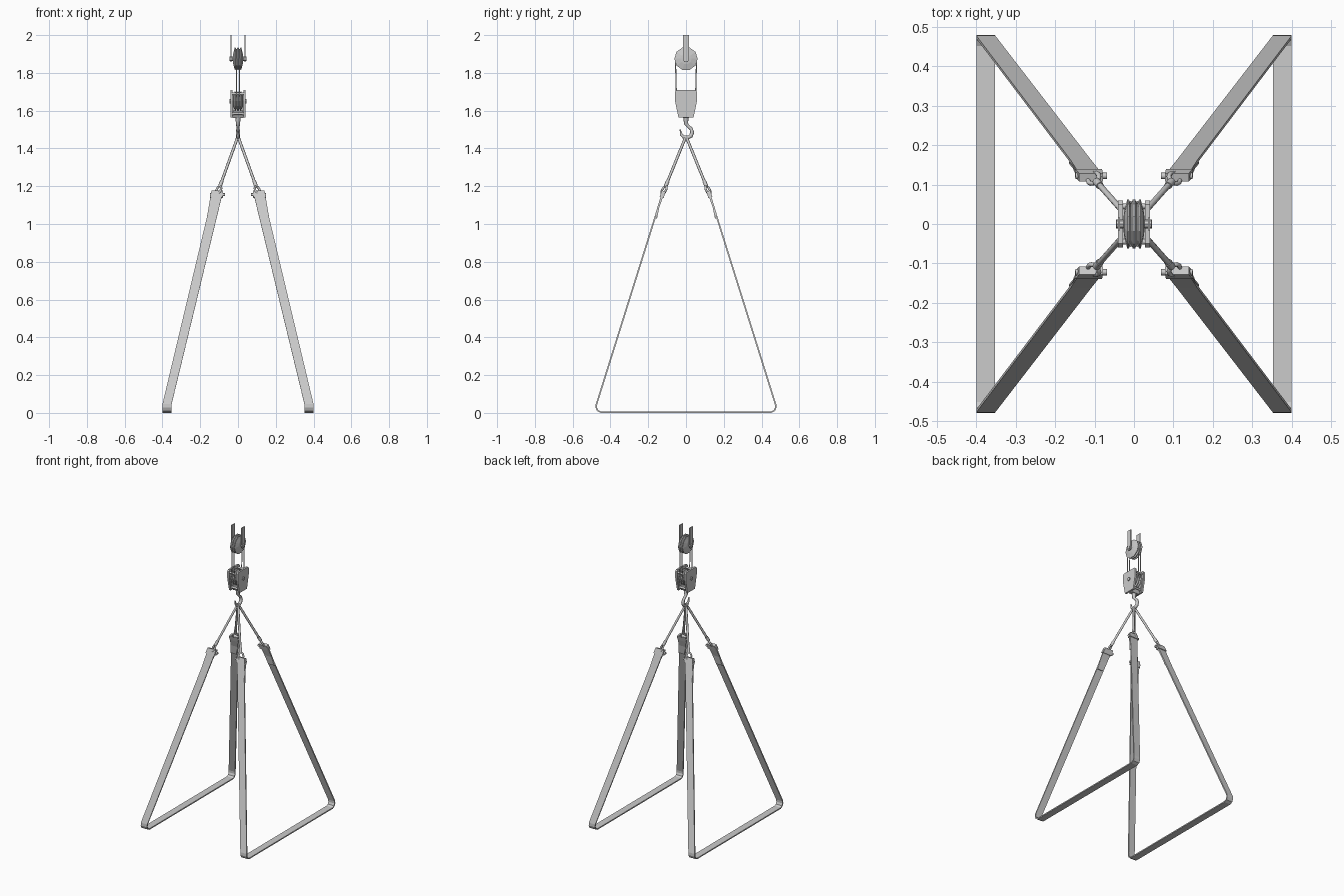
import bpy, bmesh, math
from mathutils import Vector

cube = bpy.data.objects.get("Cube")
if cube:
    bpy.data.objects.remove(cube)

grey = bpy.data.materials.new("plain_grey")
grey.use_nodes = True
grey.diffuse_color = (0.6, 0.6, 0.6, 1)
grey.node_tree.nodes["Principled BSDF"].inputs["Base Color"].default_value = (0.6, 0.6, 0.6, 1)


def finish(name, bm):
    bmesh.ops.recalc_face_normals(bm, faces=bm.faces)
    mesh = bpy.data.meshes.new(name)
    bm.to_mesh(mesh)
    bm.free()
    mesh.materials.append(grey)
    obj = bpy.data.objects.new(name, mesh)
    bpy.context.collection.objects.link(obj)
    return obj


def skin(name, rings, smooth=False):
    """Join equal vertex rings into a capped solid."""
    bm = bmesh.new()
    loops = [[bm.verts.new(p) for p in ring] for ring in rings]
    n = len(loops[0])
    for a, b in zip(loops, loops[1:]):
        for i in range(n):
            j = (i + 1) % n
            bm.faces.new((a[i], a[j], b[j], b[i])).smooth = smooth
    bm.faces.new(loops[0])
    bm.faces.new(loops[-1])
    return finish(name, bm)


def tube(name, points, radii, sides=8):
    """Round bar along a path, with one radius or one per point."""
    pts = [Vector(p) for p in points]
    if not isinstance(radii, (list, tuple)):
        radii = [radii] * len(pts)
    rings, side = [], None
    for i, p in enumerate(pts):
        t = (pts[min(i + 1, len(pts) - 1)] - pts[max(i - 1, 0)]).normalized()
        if side is None:
            side = t.orthogonal().normalized()
        side = (side - t * side.dot(t)).normalized()
        up = t.cross(side)
        angles = [math.tau * k / sides for k in range(sides)]
        rings.append([p + (side * math.cos(a) + up * math.sin(a)) * radii[i] for a in angles])
    return skin(name, rings, True)


def ribbon(name, path, thick):
    """Flat webbing whose width runs along x; path holds x, y, z, half width."""
    rings = []
    for i, (x, y, z, w) in enumerate(path):
        a, b = path[max(i - 1, 0)], path[min(i + 1, len(path) - 1)]
        t = Vector((0, b[1] - a[1], b[2] - a[2])).normalized()
        n = Vector((0, -t.z, t.y)) * thick / 2
        p, s = Vector((x, y, z)), Vector((w, 0, 0))
        rings.append([p - s - n, p + s - n, p + s + n, p - s + n])
    return skin(name, rings)


def lathe_x(name, profile, z, sides):
    """Turned part around a sideways axle; profile holds x, radius."""
    angles = [math.tau * k / sides for k in range(sides)]
    return skin(name, [[(x, r * math.cos(a), z + r * math.sin(a)) for a in angles]
                       for x, r in profile])


def plate_x(name, outline, x0, x1):
    """Plate with a y, z outline, between two x positions."""
    return skin(name, [[(x, y, z) for y, z in outline] for x in (x0, x1)])


def mirrored(points):
    return points + [(-y, z) for y, z in reversed(points)]


PULLEY_Z, BLOCK_Z = 1.875, 1.65

# Upper pulley with two rope grooves, its axle and hanger straps
half = [(-0.027, 0.012), (-0.025, 0.03), (-0.017, 0.062), (-0.013, 0.062), (-0.008, 0.05), (-0.003, 0.062)]
groove_profile = half + [(-x, r) for x, r in reversed(half)]
lathe_x("upper_pulley", groove_profile, PULLEY_Z, 10)
lathe_x("upper_axle", [(-0.045, 0.011), (0.045, 0.011)], PULLEY_Z, 8)
for side, sx in (("left", 1), ("right", -1)):
    plate_x(side + "_hanger", mirrored([(-0.016, 2.0), (-0.016, 1.87), (-0.009, 1.858)]),
            sx * 0.035, sx * 0.04)

# Hoist ropes between the pulleys
for sx in (-0.008, 0.008):
    for sy in (-1, 1):
        tube("hoist_rope", [(sx, sy * 0.056, PULLEY_Z), (sx, sy * 0.05, BLOCK_Z)], 0.003, 6)

# Lower block: sheave, cheek plates, axle and spacers
lathe_x("lower_sheave", [(x, r * 0.84) for x, r in groove_profile], BLOCK_Z, 12)
cheek = mirrored([(-0.05, 1.71), (-0.059, 1.7), (-0.059, 1.655), (-0.04, 1.565)])
inner = mirrored([(-0.04, 1.69), (-0.048, 1.655), (-0.032, 1.575)])
for side, sx in (("left", 1), ("right", -1)):
    plate_x(side + "_cheek", cheek, sx * 0.028, sx * 0.04)
    plate_x(side + "_inner_cheek", inner, sx * 0.023, sx * 0.028)
lathe_x("lower_axle", [(-0.046, 0.012), (0.046, 0.012)], BLOCK_Z, 8)
for y, z in ((-0.045, 1.69), (0.045, 1.69), (-0.03, 1.585), (0.03, 1.585)):
    tube("spacer", [(-0.035, y, z), (0.035, y, z)], 0.007)
plate_x("hook_crosshead", mirrored([(-0.022, 1.6), (-0.022, 1.575), (-0.014, 1.56)]), -0.028, 0.028)

# Hook with a tapered tip
hook = [(0, 1.57), (0, 1.53), (0.012, 1.517), (0.027, 1.504), (0.033, 1.485), (0.026, 1.466),
        (0.008, 1.456), (-0.012, 1.46), (-0.025, 1.473), (-0.031, 1.5)]
tube("hook", [(0, y, z) for y, z in hook],
     [0.014, 0.011, 0.009, 0.009, 0.011, 0.011, 0.011, 0.009, 0.007, 0.003])

# Four cable legs, each with a ferrule, an eye and a crossbar holding the webbing
APEX = Vector((0, 0, 1.465))
for sx in (-1, 1):
    for sy in (-1, 1):
        end = Vector((sx * 0.108, sy * 0.122, 1.165))
        way = (end - APEX).normalized()
        wide = Vector((0, 0, 1)).cross(way).normalized()
        tube("cable_leg", [APEX, end - way * 0.035], 0.0075)
        tube("cable_ferrule", [end - way * 0.07, end - way * 0.04], 0.01)
        eye = [end - way * 0.017 + (way * math.cos(a) * 1.4 + wide * math.sin(a)) * 0.016
               for a in (math.tau * k / 12 for k in range(13))]
        tube("cable_eye", eye, 0.006)
        tube("webbing_crossbar", [end + Vector((s * 0.04, 0, -0.01)) for s in (-1, 1)], 0.008)
        # Folded collar and loose tail of the webbing
        ribbon("webbing_collar", [(sx * 0.109, sy * 0.118, 1.175, 0.03),
                                  (sx * 0.115, sy * 0.129, 1.14, 0.034)], 0.022)
        ribbon("webbing_tail", [(sx * 0.115, sy * 0.122, 1.15, 0.03),
                                (sx * 0.128, sy * 0.144, 1.09, 0.027),
                                (sx * 0.143, sy * 0.156, 1.03, 0.022)], 0.006)

# Two webbing slings running down, under and back up
for side, sx in (("left", 1), ("right", -1)):
    run = [(0.11, 0.124, 1.165, 0.029), (0.135, 0.159, 1.05, 0.026), (0.376, 0.474, 0.045, 0.024),
           (0.3765, 0.475, 0.028, 0.0235), (0.3765, 0.468, 0.012, 0.0235), (0.3765, 0.452, 0.004, 0.0235)]
    front = [(sx * x, -y, z, w) for x, y, z, w in run]
    back = [(sx * x, y, z, w) for x, y, z, w in reversed(run)]
    ribbon(side + "_sling", front + back, 0.008)
